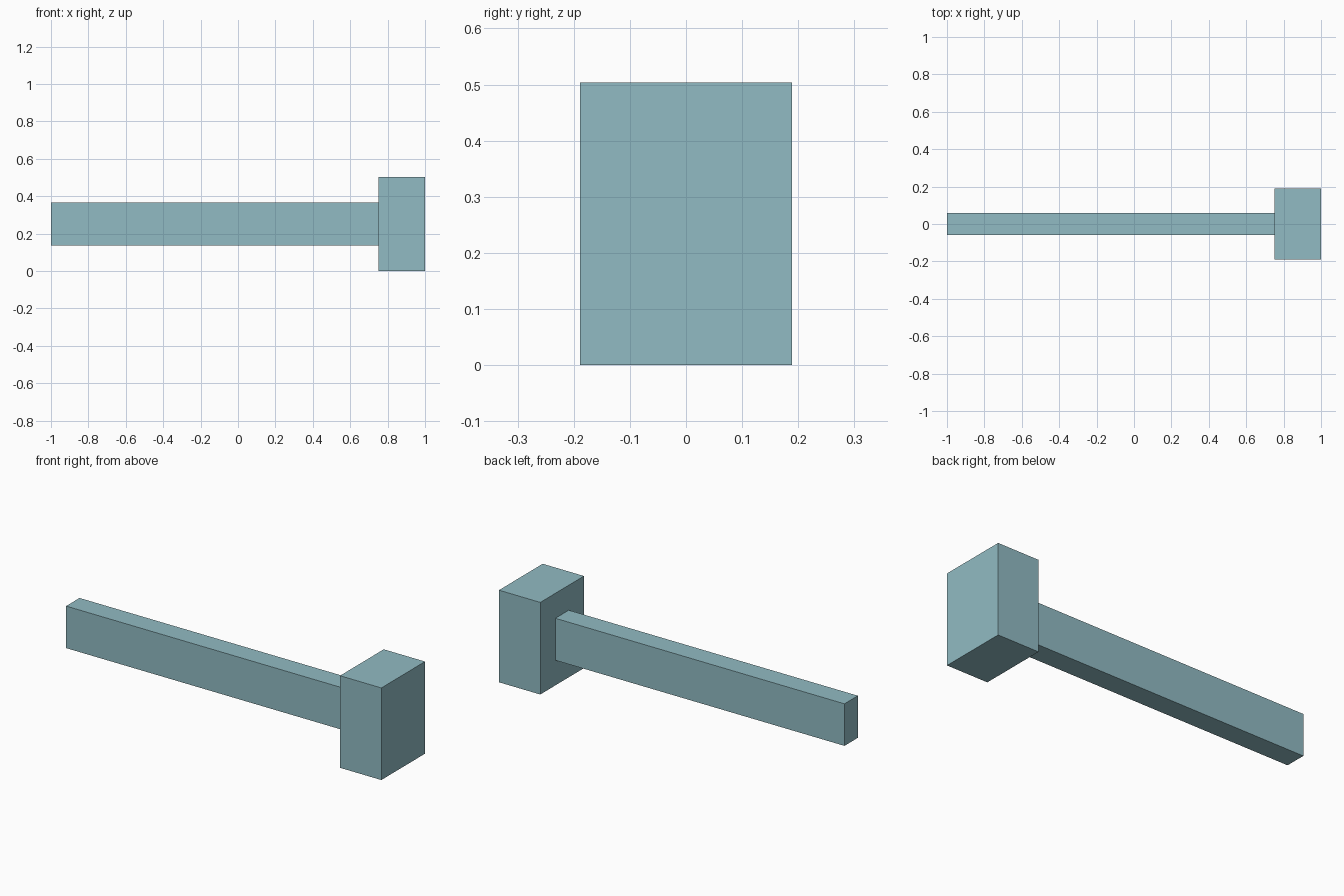
import bpy
from mathutils import Vector

if "Cube" in bpy.data.objects:
    bpy.data.objects.remove(bpy.data.objects["Cube"])

teal = bpy.data.materials.new("pale_teal")
teal.diffuse_color = (0.283, 0.497, 0.546, 1.0)
teal.use_nodes = True
teal.node_tree.nodes["Principled BSDF"].inputs["Base Color"].default_value = teal.diffuse_color


def box(name, low, high):
    """Axis-aligned box between two corners."""
    low, high = Vector(low), Vector(high)
    bpy.ops.mesh.primitive_cube_add(size=1, location=(low + high) / 2)
    obj = bpy.context.object
    obj.name = name
    obj.scale = high - low
    bpy.ops.object.transform_apply(location=False, rotation=False, scale=True)
    obj.data.materials.append(teal)
    return obj


# Upright block at the right end
box("head", (0.75, -0.189, 0.0), (1.0, 0.189, 0.504))

# Long bar meeting the middle of the block's inner face
box("handle", (-1.0, -0.058, 0.137), (0.75, 0.058, 0.367))
